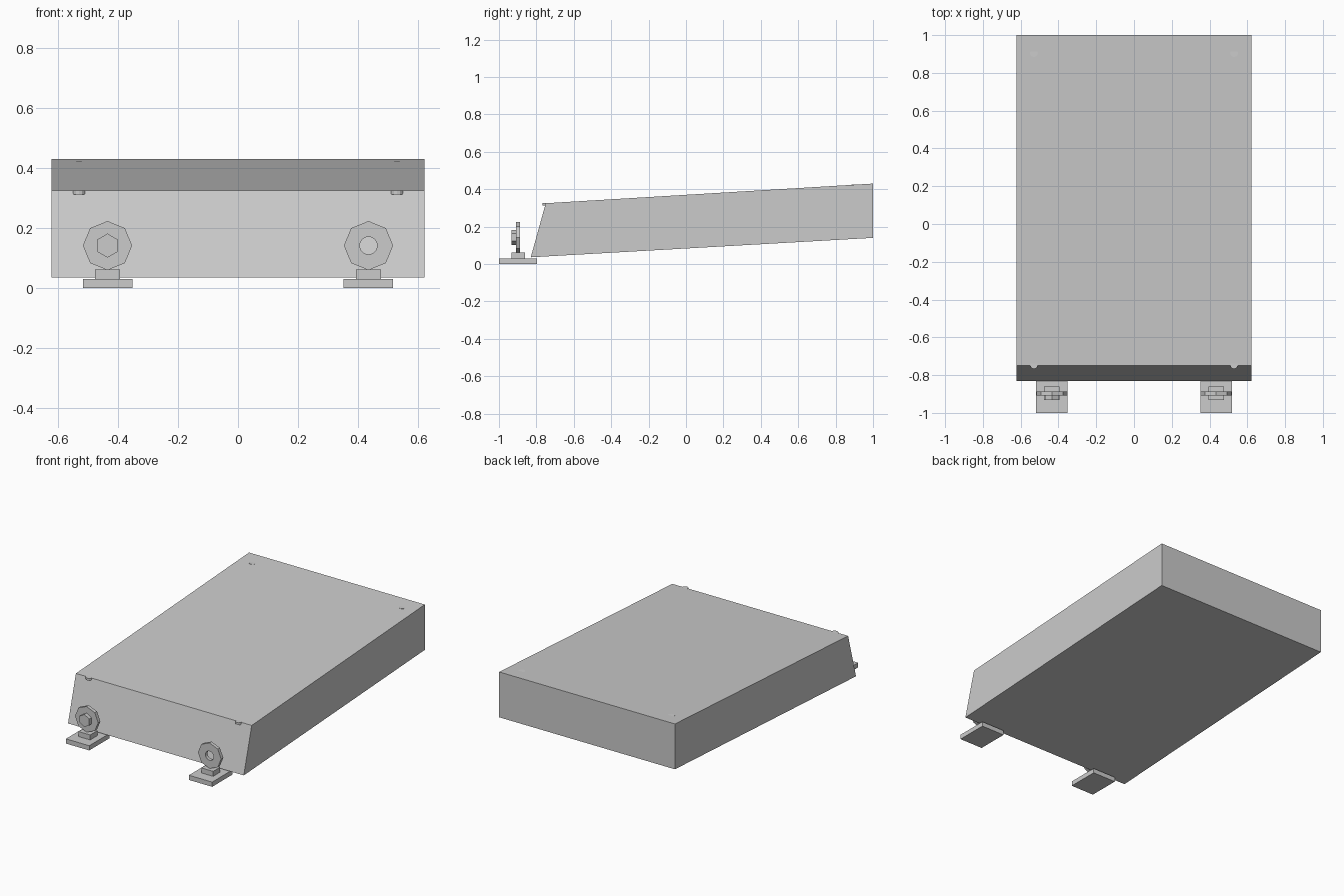
import bpy, bmesh, math
from mathutils import Matrix

if "Cube" in bpy.data.objects:
    bpy.data.objects.remove(bpy.data.objects["Cube"])

grey = bpy.data.materials.new("plain_grey")
grey.use_nodes = True
grey.diffuse_color = (0.6, 0.6, 0.6, 1)
grey.node_tree.nodes["Principled BSDF"].inputs["Base Color"].default_value = (0.6, 0.6, 0.6, 1)


def finish(name, bm):
    bmesh.ops.recalc_face_normals(bm, faces=bm.faces)
    mesh = bpy.data.meshes.new(name)
    bm.to_mesh(mesh)
    bm.free()
    mesh.materials.append(grey)
    obj = bpy.data.objects.new(name, mesh)
    bpy.context.collection.objects.link(obj)
    return obj


def box(name, centre, size):
    bm = bmesh.new()
    bmesh.ops.create_cube(bm, size=1, matrix=Matrix.Translation(centre) @ Matrix.Diagonal((*size, 1)))
    return finish(name, bm)


def prism(name, centre, radius, depth, sides, facing_front=False):
    bm = bmesh.new()
    turn = Matrix.Rotation(math.pi / 2 if facing_front else 0, 4, "X")
    bmesh.ops.create_cone(bm, cap_ends=True, segments=sides, radius1=radius, radius2=radius,
                          depth=depth, matrix=Matrix.Translation(centre) @ turn)
    return finish(name, bm)


def ring(name, centre, outer, inner, depth, sides):
    # Octagonal washer: both loops share one vertex count per outer side
    bm = bmesh.new()
    step = 3
    count = sides * step
    loops = []
    for y in (-depth / 2, depth / 2):
        for kind in ("outer", "inner"):
            loop = []
            for i in range(count):
                a = 2 * math.pi * i / count
                half = math.pi / sides
                flat = math.cos(half) / math.cos(a % (2 * half) - half)
                r = outer * flat if kind == "outer" else inner
                loop.append(bm.verts.new((centre[0] + r * math.cos(a), centre[1] + y,
                                          centre[2] + r * math.sin(a))))
            loops.append(loop)
    for a, b in ((0, 1), (2, 3), (0, 2), (1, 3)):
        for i in range(count):
            j = (i + 1) % count
            bm.faces.new((loops[a][i], loops[a][j], loops[b][j], loops[b][i]))
    return finish(name, bm)


# Sloping main body from a side profile
bm = bmesh.new()
profile = [(-0.83, 0.036), (1, 0.14), (1, 0.43), (-0.75, 0.325)]
face = bm.faces.new([bm.verts.new((-0.622, y, z)) for y, z in profile])
extruded = bmesh.ops.extrude_face_region(bm, geom=[face])["geom"]
bmesh.ops.translate(bm, vec=(1.244, 0, 0), verts=[v for v in extruded if isinstance(v, bmesh.types.BMVert)])
finish("body", bm)

for side, label in ((-1, "right"), (1, "left")):
    x = side * 0.435
    # Foot plate and block
    box(f"{label}_foot_plate", (x, -0.898, 0.015), (0.165, 0.204, 0.03))
    box(f"{label}_foot_block", (x, -0.896, 0.046), (0.083, 0.072, 0.032))
    # Octagonal eye: open on the left, bolted on the right
    if side > 0:
        ring("left_eye", (x, -0.898, 0.142), 0.082, 0.029, 0.022, 8)
    else:
        prism("right_eye", (x, -0.898, 0.142), 0.082, 0.022, 8, True).data.transform(Matrix())
        prism("right_bolt_head", (x, -0.919, 0.142), 0.04, 0.026, 6, True)
    # Small pins level with the top surface
    for y, z, place in ((-0.746, 0.319, "front"), (0.905, 0.418, "back")):
        prism(f"{label}_{place}_pin", (side * 0.53, y, z), 0.021, 0.0135, 12)
